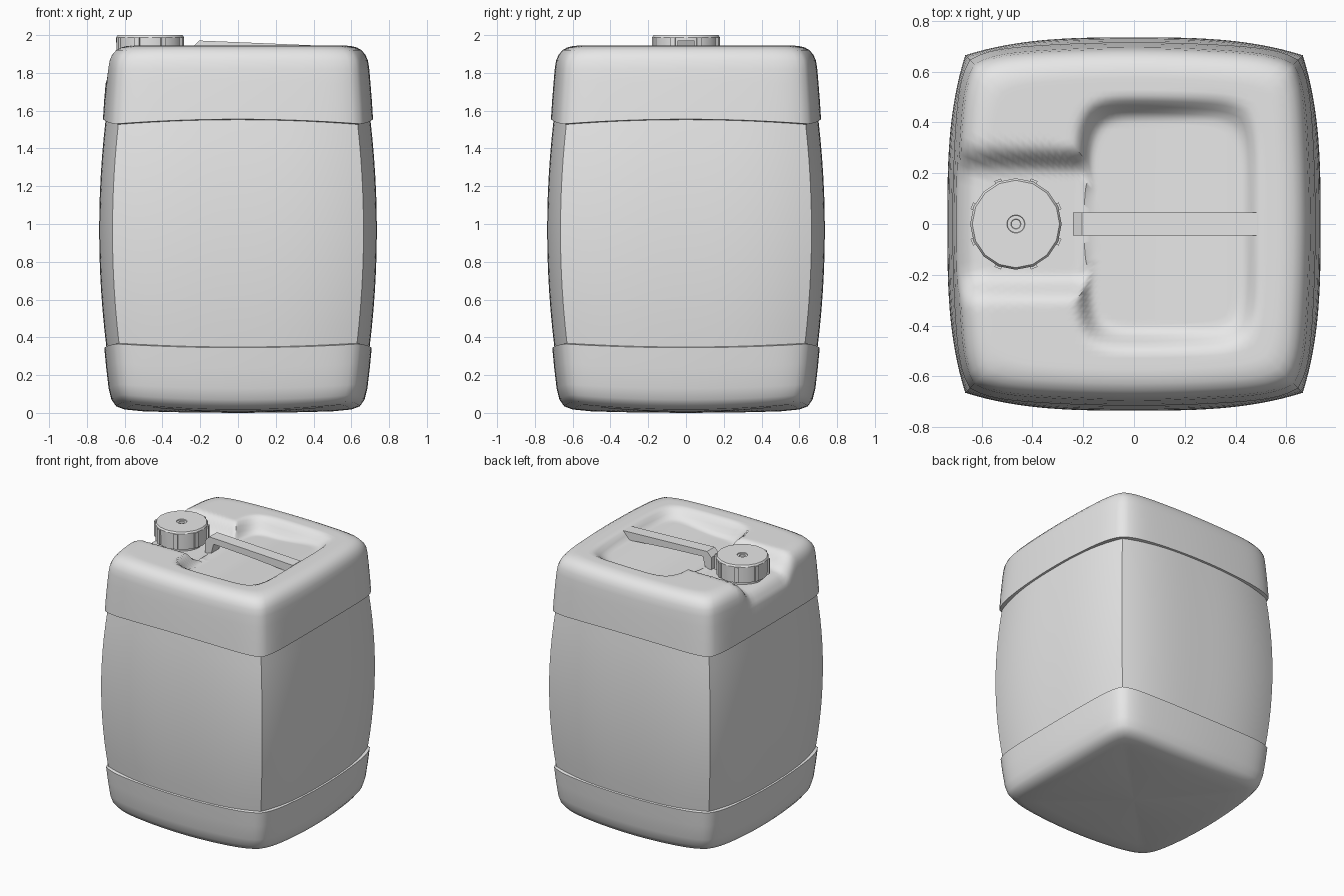
import bpy, bmesh, math
from mathutils import Matrix

cube = bpy.data.objects.get("Cube")
if cube:
    bpy.data.objects.remove(cube, do_unlink=True)

# One grey plastic for every part
plastic = bpy.data.materials.new("grey_plastic")
plastic.use_nodes = True
GREY = (0.8, 0.8, 0.8, 1)
plastic.diffuse_color = GREY
plastic.node_tree.nodes["Principled BSDF"].inputs["Base Color"].default_value = GREY


def finish(name, bm, angle):
    bmesh.ops.recalc_face_normals(bm, faces=bm.faces)
    mesh = bpy.data.meshes.new(name)
    bm.to_mesh(mesh)
    bm.free()
    mesh.materials.append(plastic)
    obj = bpy.data.objects.new(name, mesh)
    bpy.context.collection.objects.link(obj)
    bpy.ops.object.select_all(action="DESELECT")
    obj.select_set(True)
    bpy.context.view_layer.objects.active = obj
    bpy.ops.object.shade_smooth_by_angle(angle=math.radians(angle))
    return obj


def loft(bm, rings):
    """Skin equal-length rings of points, fanning both ends shut."""
    loops = [[bm.verts.new(p) for p in ring] for ring in rings]
    n = len(loops[0])
    for a, b in zip(loops, loops[1:]):
        for i in range(n):
            j = (i + 1) % n
            bm.faces.new((a[i], a[j], b[j], b[i]))
    for end in (loops[0], loops[-1]):
        bm.faces.new(end)


def smooth(edge0, edge1, v):
    v = max(0, min(1, (v - edge0) / (edge1 - edge0)))
    return v * v * (3 - 2 * v)


# Bowed square plan: soft corners on the bands, sharp ones on the panels
SIDE, HALF, CORNER = 32, 0.73, 0.66


def plan_ring(width, z, bow, sharp=False):
    s = width / HALF
    ring = []
    for k in range(4):
        turn = Matrix.Rotation(k * math.pi / 2, 3, "Z")
        for i in range(SIDE):
            t = 2 * i / SIDE - 1
            drop = 0.07 * abs(t) ** 3 if sharp else 0.035 * (t ** 2 + t ** 10)
            p = turn @ Matrix.Identity(3).col[0]
            p.x, p.y, p.z = (HALF - drop) * s, CORNER * t * s, z + bow * t * t
            ring.append(turn @ p)
    return ring


def sink(p):
    """Hand basin and cap channel pressed into the top."""
    q = (abs((p.x - 0.13) / 0.34) ** 6 + abs(p.y / 0.47) ** 6) ** (1 / 6)
    basin = (0.1 - 0.04 * smooth(0, 0.45, p.x)) * smooth(1.08, 0.87, q)
    channel = 0.1 * smooth(0.31, 0.2, abs(p.y)) * smooth(-0.1, -0.22, p.x)
    p.z -= max(basin, channel) * smooth(1.72, 1.9, p.z)


# Body: base, lower band, recessed panels, upper band, rounded shoulder
body_rings = [plan_ring(w, z, b) for w, z, b in (
    (0.02, 0, 0), (0.3, 0.003, 0.01), (0.5, 0.008, 0.02), (0.6, 0.018, 0.025),
    (0.645, 0.035, 0.025), (0.67, 0.07, 0.025), (0.685, 0.13, 0.02),
    (0.698, 0.24, 0.02), (0.708, 0.345, 0.02))]
for i in range(13):
    f = i / 12
    body_rings.append(plan_ring(0.697 + 0.036 * (1 - (2 * f - 1) ** 2) + 0.004 * f,
                                0.349 + 1.203 * f, 0.02 - 0.045 * f, True))
shoulder = [(0.715, 1.555, -0.025), (0.709, 1.65, -0.015), (0.701, 1.75, -0.005),
            (0.695, 1.82, 0), (0.688, 1.865, 0), (0.675, 1.895, 0),
            (0.655, 1.92, 0), (0.628, 1.935, 0), (0.595, 1.943, 0)]
body_rings += [plan_ring(*r) for r in shoulder]
STEPS = 26
body_rings += [plan_ring(0.595 - 0.575 * i / STEPS, 1.944, 0) for i in range(1, STEPS + 1)]
for ring in body_rings[-STEPS - 7:]:
    for p in ring:
        sink(p)
bm = bmesh.new()
loft(bm, body_rings)
finish("body", bm, 45)

# Handle: a thin bar sloping over the basin, bent down at the cap end
bm = bmesh.new()
side_profile = [(-0.24, 1.83), (-0.24, 1.935), (-0.205, 1.971), (0.11, 1.958), (0.485, 1.942),
                (0.485, 1.88), (0.11, 1.91), (-0.17, 1.925), (-0.195, 1.83)]
loft(bm, [[(x, y, z) for x, z in side_profile] for y in (-0.045, 0.045)])
finish("handle", bm, 20)

# Cap parts share one axis
CAP_X = -0.465


def lathe(name, profile, sides):
    bm = bmesh.new()
    loft(bm, [[(CAP_X + r * math.cos(math.tau * i / sides),
                r * math.sin(math.tau * i / sides), z) for i in range(sides)]
              for r, z in profile])
    return finish(name, bm, 30)


lathe("neck", [(0.145, 1.78), (0.145, 1.9)], 24)
lathe("cap", [(0.15, 1.87), (0.178, 1.87), (0.18, 1.988), (0.172, 2.0), (0.036, 2.0),
              (0.034, 1.994), (0.02, 1.994), (0.018, 1.988), (0.004, 1.988)], 16)

# Eight grip ribs around the cap
bm = bmesh.new()
for k in range(8):
    place = (Matrix.Translation((CAP_X, 0, 1.932))
             @ Matrix.Rotation((k + 0.5) * math.pi / 4, 4, "Z")
             @ Matrix.Translation((0.177, 0, 0))
             @ Matrix.Diagonal((0.022, 0.028, 0.112, 1)))
    bmesh.ops.create_cube(bm, size=1, matrix=place)
finish("cap_ribs", bm, 30)
